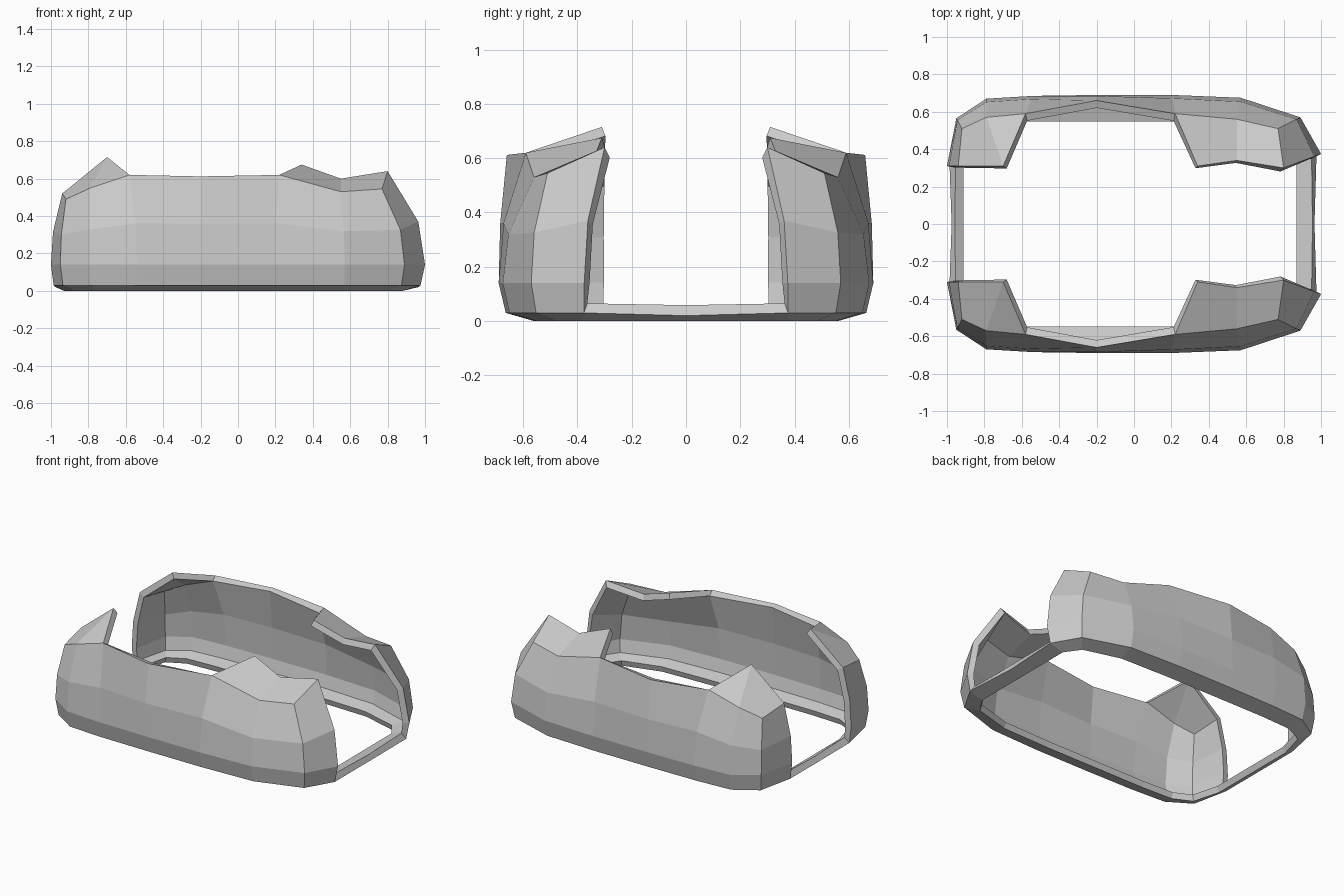
import bpy, bmesh
from mathutils import Vector

if "Cube" in bpy.data.objects:
    bpy.data.objects.remove(bpy.data.objects["Cube"])

# Columns of the front half, left to right:
# (floor x, floor y), (widest x, widest y), (crease x, y, z)
columns = [
    ((-.93, .31), (-1.0, .31), (-.94, .31, .52)),
    ((-.88, .49), (-.95, .565), (-.92, .51, .49)),
    ((-.76, .55), (-.79, .67), (-.79, .57, .55)),
    ((-.54, .56), (-.54, .685), (-.58, .59, .62)),
    ((-.20, .56), (-.20, .69), (-.20, .66, .612)),
    ((.20, .56), (.20, .69), (.22, .59, .62)),
    ((.56, .55), (.57, .675), (.55, .56, .53)),
    ((.81, .48), (.89, .57), (.77, .51, .545)),
    ((.88, .38), (1.0, .375), (.80, .30, .64)),
]

bm = bmesh.new()


def vert(x, y, z):
    return bm.verts.new((x, -y, z))


def column(floor, wide, crease):
    f, w, c = Vector((*floor, 0)), Vector((*wide, .14)), Vector(crease)
    low = w.lerp(f, .2)
    low.z = .03
    mid = w.lerp(c, .18)
    mid.z = w.z + .46 * (c.z - w.z)
    return [vert(*p) for p in (f, low, w, mid, c)]


grid = [column(*c) for c in columns]

# Side wall
for a, b in zip(grid, grid[1:]):
    for i in range(4):
        bm.faces.new((a[i], b[i], b[i + 1], a[i + 1]))

# Raised lips curling inward at each corner
top = [c[-1] for c in grid]
peak = vert(-.70, .31, .715)
bm.faces.new((top[0], top[1], top[2], peak))
bm.faces.new((top[2], top[3], peak))
lip_a, lip_b = vert(.34, .31, .675), vert(.55, .34, .60)
bm.faces.new((top[5], top[6], lip_b, lip_a))
bm.faces.new((top[6], top[7], top[8], lip_b))

# Low bars joining the two sides at the ends
left, right = grid[0], grid[-1]
in_l, out_l = vert(-.93, 0, 0), vert(-.975, 0, .02)
in_r, out_r = vert(.88, 0, 0), vert(.965, 0, .02)
bm.faces.new((in_l, left[0], left[1], out_l))
bm.faces.new((right[0], in_r, out_r, right[1]))

mesh = bpy.data.meshes.new("shell_frame")
bm.to_mesh(mesh)
bm.free()
shell = bpy.data.objects.new("shell_frame", mesh)
bpy.context.collection.objects.link(shell)

# Mirror to the back half, then give the skin its wall thickness
mirror = shell.modifiers.new("mirror", 'MIRROR')
mirror.use_axis = (False, True, False)
mirror.use_clip = True
thick = shell.modifiers.new("thickness", 'SOLIDIFY')
thick.thickness = .04
thick.offset = -1
thick.use_even_offset = True
